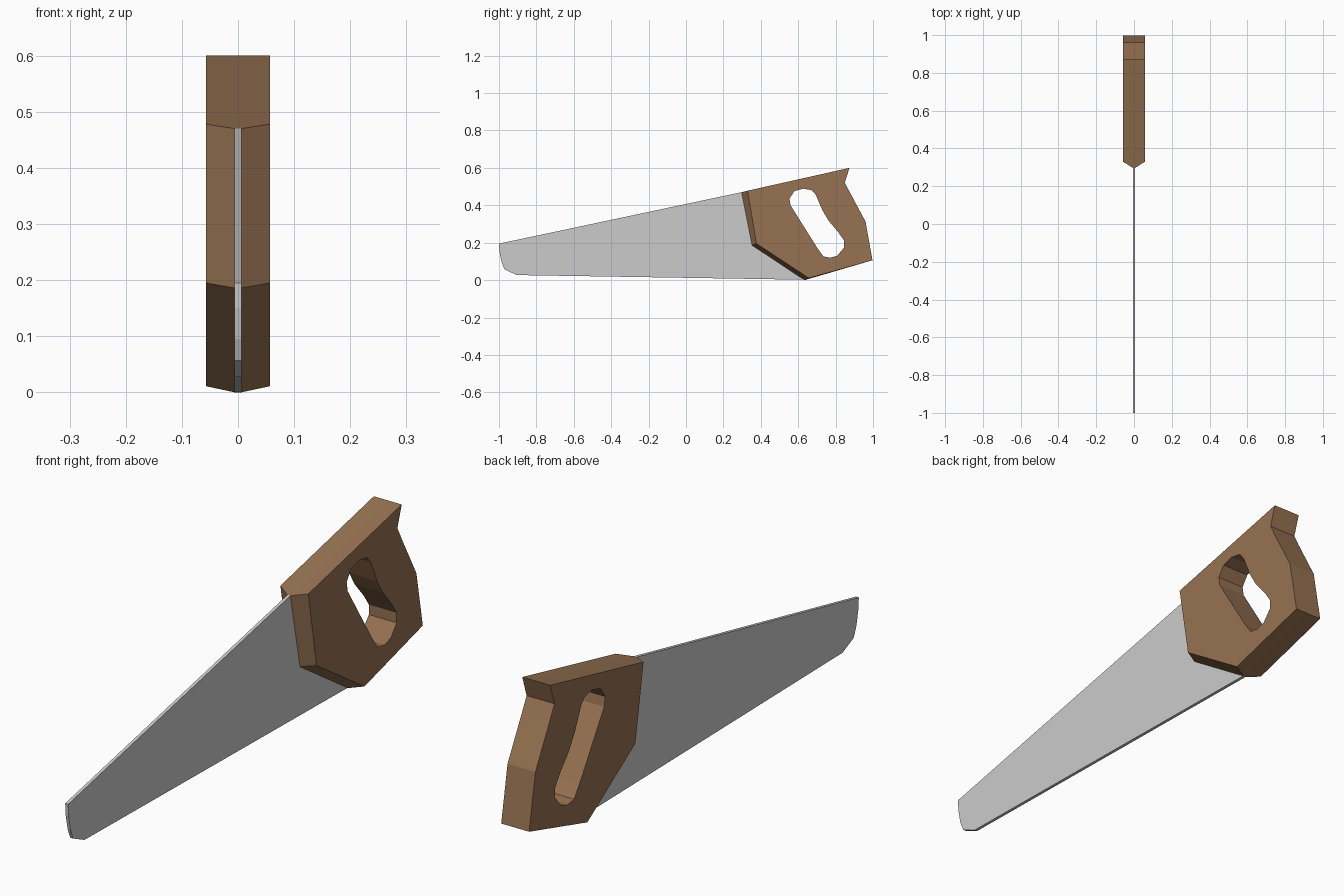
import bpy, bmesh

if "Cube" in bpy.data.objects:
    bpy.data.objects.remove(bpy.data.objects["Cube"])

HALF = 0.057    # half handle thickness
BLADE = 0.006   # half blade thickness


def ring(bm, profile, x):
    return [bm.verts.new((x, y, z)) for y, z in profile]


def bridge(bm, a, b):
    n = len(a)
    for i in range(n):
        j = (i + 1) % n
        bm.faces.new((a[i], a[j], b[j], b[i]))


def finish(bm, name, material=None):
    bmesh.ops.recalc_face_normals(bm, faces=bm.faces[:])
    mesh = bpy.data.meshes.new(name)
    bm.to_mesh(mesh)
    bm.free()
    obj = bpy.data.objects.new(name, mesh)
    bpy.context.collection.objects.link(obj)
    if material:
        mesh.materials.append(material)
    return obj


# Blade: thin plate with a rounded lower tip, let slightly into the handle
blade = [(-1.0, 0.195), (-0.997, 0.15), (-0.986, 0.095), (-0.97, 0.057),
         (-0.905, 0.027), (0.634, 0.002), (0.65, 0.02), (0.38, 0.2),
         (0.335, 0.45), (0.297, 0.47)]
bm = bmesh.new()
left, right = ring(bm, blade, -BLADE), ring(bm, blade, BLADE)
bridge(bm, left, right)
bm.faces.new(left)
bm.faces.new(right)
finish(bm, "blade")

# Handle: front edges taper from the side faces to the blade
back = [(0.997, 0.106), (0.96, 0.313), (0.874, 0.473), (0.849, 0.522), (0.874, 0.6)]
side = [(0.329, 0.478), (0.377, 0.195), (0.657, 0.011)] + back
middle = [(0.297, 0.47), (0.353, 0.186), (0.634, 0.0)] + back
grip_hole = [(0.553, 0.436), (0.58, 0.476), (0.628, 0.489), (0.671, 0.481),
             (0.693, 0.457), (0.73, 0.372), (0.762, 0.318), (0.816, 0.254),
             (0.845, 0.211), (0.845, 0.174), (0.81, 0.131), (0.773, 0.12),
             (0.735, 0.126), (0.703, 0.17), (0.559, 0.4)]
bm = bmesh.new()
outer = [ring(bm, p, x) for p, x in
         ((side, -HALF), (middle, -BLADE), (middle, BLADE), (side, HALF))]
inner = [ring(bm, grip_hole, -HALF), ring(bm, grip_hole, HALF)]
for a, b in zip(outer, outer[1:]):
    bridge(bm, a, b)
bridge(bm, *inner)

# Side faces with the grip opening
for o, h in ((outer[0], inner[0]), (outer[-1], inner[1])):
    edges = [bm.edges.get((loop[i - 1], loop[i])) for loop in (o, h) for i in range(len(loop))]
    bmesh.ops.triangle_fill(bm, edges=edges, use_beauty=True, normal=(1, 0, 0))

wood = bpy.data.materials.new("wood")
wood.diffuse_color = (0.31, 0.17, 0.085, 1)
wood.use_nodes = True
wood.node_tree.nodes["Principled BSDF"].inputs["Base Color"].default_value = wood.diffuse_color
finish(bm, "handle", wood)
